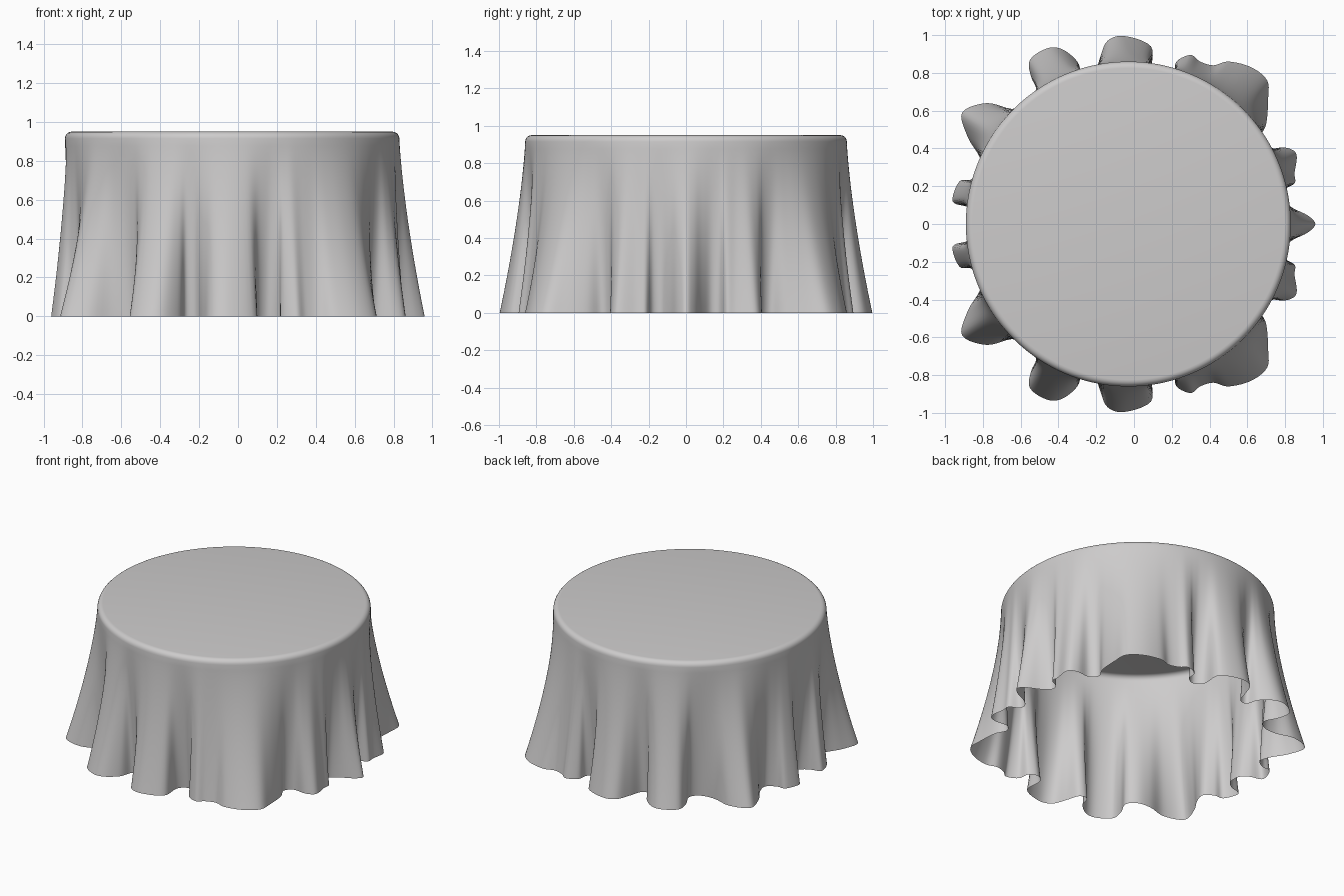
import bpy, bmesh, math
from mathutils import Vector

if "Cube" in bpy.data.objects:
    bpy.data.objects.remove(bpy.data.objects["Cube"])

CX, R, H, BEV = -0.03, 0.86, 0.95, 0.035
# Hem line of the back half, from the right side round to the left
half = [(0.96, 0), (0.92, 0.045), (0.84, 0.085), (0.785, 0.13), (0.79, 0.18), (0.85, 0.215),
        (0.85, 0.27), (0.86, 0.37), (0.80, 0.405), (0.71, 0.40), (0.665, 0.45), (0.70, 0.53),
        (0.71, 0.66), (0.705, 0.76), (0.62, 0.83), (0.50, 0.86), (0.42, 0.84), (0.35, 0.86),
        (0.30, 0.895), (0.225, 0.86), (0.21, 0.79), (0.15, 0.76), (0.095, 0.81), (0.09, 0.94),
        (-0.05, 0.995), (-0.14, 0.97), (-0.18, 0.88), (-0.21, 0.79), (-0.27, 0.78), (-0.30, 0.86),
        (-0.38, 0.925), (-0.46, 0.93), (-0.55, 0.87), (-0.545, 0.78), (-0.50, 0.68), (-0.55, 0.62),
        (-0.65, 0.61), (-0.78, 0.64), (-0.91, 0.59), (-0.88, 0.46), (-0.82, 0.36), (-0.80, 0.28),
        (-0.86, 0.235), (-0.925, 0.225), (-0.96, 0.12), (-0.88, 0.09), (-0.83, 0.05), (-0.82, 0)]
hem = [Vector(p) for p in half] + [Vector((x, -y)) for x, y in half[-2:0:-1]]

# Smooth closed curve through the hem points
SUB, n = 5, len(hem)
curve = []
for i in range(n):
    a, b, c, d = (hem[(i + k) % n] for k in (-1, 0, 1, 2))
    for s in range(SUB):
        t = s / SUB
        curve.append(0.5 * (2 * b + (c - a) * t + (2 * a - 5 * b + 4 * c - d) * t ** 2
                            + (3 * b - a - 3 * c + d) * t ** 3))
N = len(curve)

# Matching angles on the table edge: hem angles, evened out
ang = [math.atan2(p.y, p.x - CX) % (2 * math.pi) for p in curve]
dev = [(a - 2 * math.pi * i / N + math.pi) % (2 * math.pi) - math.pi for i, a in enumerate(ang)]
W = 8
edge = [2 * math.pi * i / N + sum(dev[(i + k) % N] for k in range(-W, W + 1)) / (2 * W + 1)
        for i in range(N)]

bm = bmesh.new()
rings = []
# Rounded rim
for k in range(6):
    f = math.pi / 2 * k / 5
    r, z = R - BEV + BEV * math.sin(f), H - BEV + BEV * math.cos(f)
    rings.append([bm.verts.new((CX + r * math.cos(a), r * math.sin(a), z)) for a in edge])
# Hanging skirt, folds growing towards the hem
ROWS = 24
for k in range(1, ROWS + 1):
    t = k / ROWS
    w = 0.75 * t ** 1.25 + 0.25 * t ** 2
    ring = []
    for a, p in zip(edge, curve):
        top = Vector((CX + R * math.cos(a), R * math.sin(a)))
        q = top.lerp(p, w)
        ring.append(bm.verts.new((q.x, q.y, (H - BEV) * (1 - t))))
    rings.append(ring)
for u, v in zip(rings, rings[1:]):
    for i in range(N):
        j = (i + 1) % N
        bm.faces.new((u[i], v[i], v[j], u[j]))
# Flat top
bm.faces.new(rings[0])
bmesh.ops.recalc_face_normals(bm, faces=bm.faces[:])
for f in bm.faces:
    f.smooth = True

mesh = bpy.data.meshes.new("tablecloth")
bm.to_mesh(mesh)
bm.free()
cloth = bpy.data.objects.new("tablecloth", mesh)
bpy.context.collection.objects.link(cloth)
mat = bpy.data.materials.new("light grey cloth")
mat.diffuse_color = (0.61, 0.60, 0.60, 1)
mat.use_nodes = True
mat.node_tree.nodes["Principled BSDF"].inputs["Base Color"].default_value = mat.diffuse_color
mesh.materials.append(mat)
top_face = max(mesh.polygons, key=lambda p: p.area)
if top_face.normal.z < 0:
    mesh.flip_normals()
